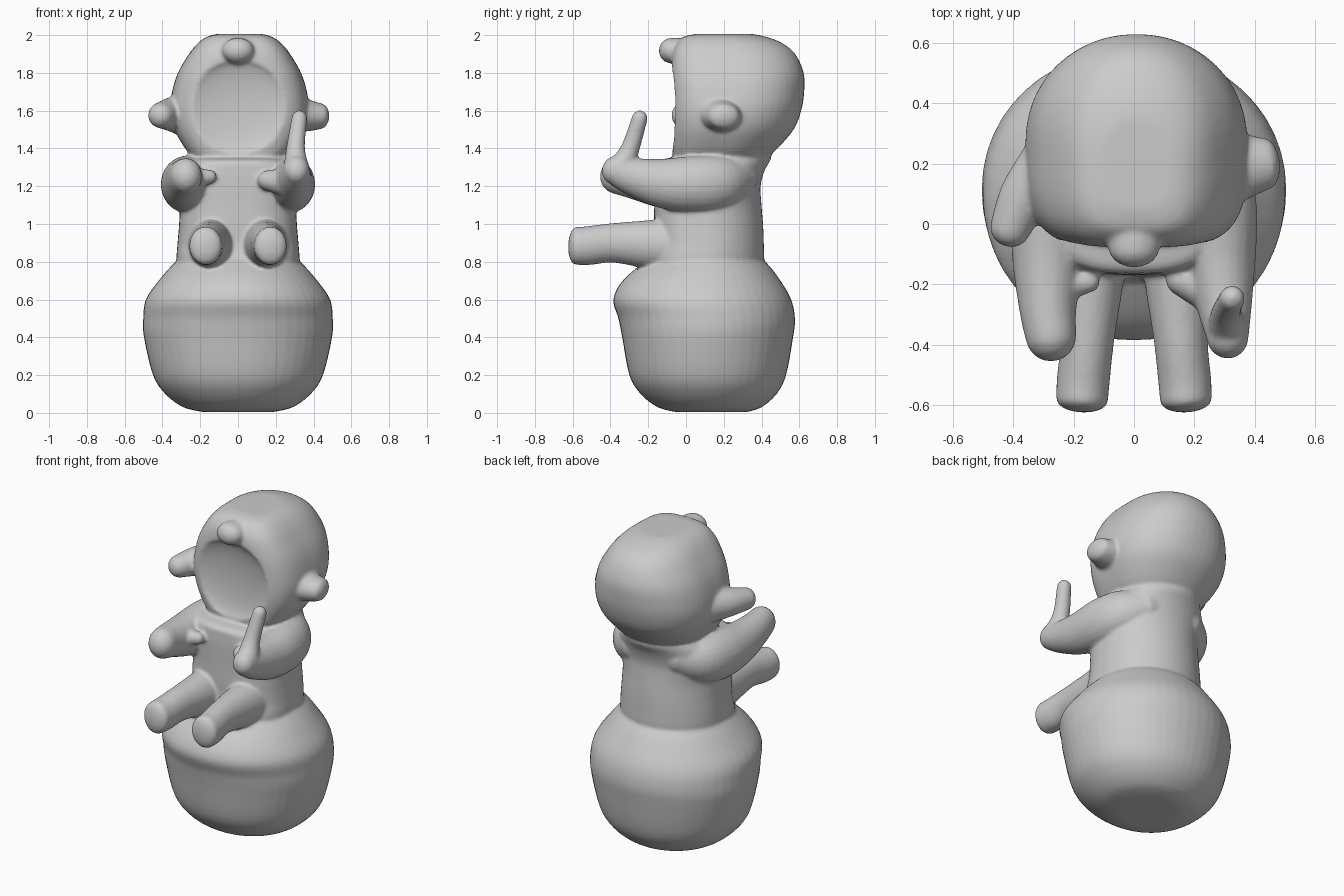
import bpy, bmesh, math
from mathutils import Vector

if "Cube" in bpy.data.objects:
    bpy.data.objects.remove(bpy.data.objects["Cube"])

SIDES = 48
parts = []


def spline(rows, steps=5):
    """Catmull-Rom interpolation through rows of numbers."""
    vs = [Vector(r) for r in rows]
    out = []
    for i in range(len(vs) - 1):
        a, b, c, d = vs[max(i - 1, 0)], vs[i], vs[i + 1], vs[min(i + 2, len(vs) - 1)]
        for s in range(steps):
            t = s / steps
            out.append(0.5 * (2 * b + (c - a) * t + (2 * a - 5 * b + 4 * c - d) * t * t
                              + (3 * b - a - 3 * c + d) * t ** 3))
    return out + [vs[-1]]


def skin(name, rings):
    """Closed mesh through a list of vertex rings."""
    bm = bmesh.new()
    rows = [[bm.verts.new(p) for p in ring] for ring in rings]
    n = len(rows[0])
    for a, b in zip(rows, rows[1:]):
        for i in range(n):
            bm.faces.new((a[i], a[(i + 1) % n], b[(i + 1) % n], b[i]))
    bm.faces.new(rows[0][::-1])
    bm.faces.new(rows[-1])
    bmesh.ops.recalc_face_normals(bm, faces=bm.faces)
    me = bpy.data.meshes.new(name)
    bm.to_mesh(me)
    bm.free()
    ob = bpy.data.objects.new(name, me)
    bpy.context.collection.objects.link(ob)
    parts.append(ob)
    return ob


def loft(name, rows, front_pow=2.0, back_pow=2.0):
    """Rows are (z, half width, front y, back y); powers above 2 square off front or back."""
    rings = []
    for z, hx, y0, y1 in spline(rows):
        cy = (y0 + y1) / 2
        ring = []
        for i in range(SIDES):
            a = 2 * math.pi * i / SIDES
            c, s = math.cos(a), math.sin(a)
            e = 2 / (front_pow if s < 0 else back_pow)
            ring.append((hx * math.copysign(abs(c) ** e, c),
                         cy + (y1 - y0) / 2 * math.copysign(abs(s) ** e, s), z))
        rings.append(ring)
    return skin(name, rings)


def limb(name, rows, cap=1.0, tall=1.0):
    """Round tube through (x, y, z, radius) rows; cap sets the roundness of its ends."""
    pts = spline(rows)
    pos = [p.xyz for p in pts]
    rings = []

    def ring(p, d, r):
        side = d.cross(Vector((0, 0, 1)))
        side = side.normalized() if side.length > 0.1 else Vector((1, 0, 0))
        up = side.cross(d).normalized()
        rings.append([p + r * (side * math.cos(t) + up * math.sin(t) * tall)
                      for t in (2 * math.pi * i / 24 for i in range(24))])

    last = len(pts) - 1
    dirs = [(pos[min(i + 1, last)] - pos[max(i - 1, 0)]).normalized() for i in range(last + 1)]
    angles = [math.radians(k) for k in (85, 65, 45, 22)]
    for a in angles:
        r = pts[0].w
        ring(pos[0] - dirs[0] * r * cap * math.sin(a), dirs[0], r * math.cos(a))
    for p, d, q in zip(pos, dirs, pts):
        ring(p, d, q.w)
    for a in reversed(angles):
        r = pts[-1].w
        ring(pos[-1] + dirs[-1] * r * cap * math.sin(a), dirs[-1], r * math.cos(a))
    return skin(name, rings)


# Ball seat, fullest just below the legs
loft("ball_seat", [(.004, .18, -.05, .32), (.03, .29, -.15, .40), (.1, .385, -.24, .48),
                   (.2, .45, -.30, .53), (.4, .498, -.338, .567), (.5, .502, -.358, .577),
                   (.6, .488, -.385, .557), (.7, .42, -.335, .50), (.8, .33, -.22, .42),
                   (.88, .22, -.1, .3)], 2.1, 2.05)

# Torso, widening at the shoulders
loft("torso", [(.7, .3, -.15, .38), (.8, .325, -.19, .412), (.9, .32, -.17, .412),
               (1.0, .312, -.17, .408), (1.1, .31, -.168, .40), (1.2, .335, -.168, .395),
               (1.28, .335, -.165, .415), (1.335, .29, -.15, .445), (1.36, .25, -.05, .45),
               (1.42, .2, 0, .42)], 2.8)

# Head with a flat front and a crisp chin
head = loft("head", [(1.35, .245, -.068, .43), (1.4, .288, -.075, .485), (1.5, .345, -.08, .57),
                     (1.6, .367, -.082, .61), (1.7, .357, -.083, .626), (1.8, .326, -.083, .623),
                     (1.9, .268, -.073, .578), (1.96, .218, -.045, .505), (1.992, .17, -.01, .42),
                     (2.006, .12, .05, .35)], 3.6, 2.15)
for v in head.data.vertices:
    v.co.x += .008

# Shallow round dish cut into the face
bpy.ops.mesh.primitive_uv_sphere_add(segments=64, ring_count=32, radius=1, location=(0, -.085, 1.618))
dish = bpy.context.object
dish.name = "face_dish_cutter"
dish.scale = (.28, .058, .25)
dish.hide_render = True
cut = head.modifiers.new("dish", 'BOOLEAN')
cut.operation = 'DIFFERENCE'
cut.object = dish

# Forelock and ears
limb("forelock", [(0, .08, 1.88, .10), (0, -.03, 1.91, .092), (0, -.08, 1.918, .085)], .75, .8)
limb("right_ear", [(.28, .17, 1.59, .12), (.36, .19, 1.575, .108), (.44, .20, 1.57, .085)], .5, .8)
limb("left_ear", [(-.28, .17, 1.58, .12), (-.36, .09, 1.58, .088), (-.41, -.015, 1.575, .068)], .9)

# Legs
for side, s in (("right", 1), ("left", -1)):
    limb(side + "_leg", [(s * .15, .05, .89, .125), (s * .145, -.15, .89, .115),
                         (s * .155, -.38, .90, .09), (s * .168, -.52, .885, .088),
                         (s * .172, -.585, .885, .086)], .45, 1.17)

# Arms and hands, growing out of the back of the shoulders
for side, s in (("right", 1), ("left", -1)):
    hand = [(.30, -.28, 1.25, .09), (.31, -.375, 1.285, .07)] if s > 0 else \
           [(-.285, -.28, 1.24, .095), (-.275, -.37, 1.255, .085)]
    limb(side + "_arm", [(s * .15, .28, 1.25, .10), (s * .24, .18, 1.22, .128),
                         (s * .272, .05, 1.21, .135), (s * .285, -.12, 1.215, .118)] + hand,
         1.0, 1.12)
limb("raised_finger", [(.31, -.35, 1.29, .07), (.305, -.295, 1.40, .05),
                       (.325, -.245, 1.56, .042)])
limb("right_thumb", [(.25, -.22, 1.22, .075), (.16, -.185, 1.23, .055)])
limb("left_thumb", [(-.24, -.2, 1.24, .06), (-.15, -.19, 1.25, .038)])

# Blend all parts into one continuous skin
bpy.ops.object.select_all(action='DESELECT')
bpy.context.view_layer.objects.active = head
head.select_set(True)
bpy.ops.object.modifier_apply(modifier="dish")
bpy.data.objects.remove(dish)
for ob in parts:
    ob.select_set(True)
bpy.context.view_layer.objects.active = head
bpy.ops.object.join()
figure = bpy.context.object
figure.name = "figure_sitting_on_ball"
remesh = figure.modifiers.new("blend", 'REMESH')
remesh.mode = 'VOXEL'
remesh.voxel_size = .01
smooth = figure.modifiers.new("soften", 'SMOOTH')
smooth.factor = .5
smooth.iterations = 7
bpy.ops.object.convert(target='MESH')
bpy.ops.object.shade_smooth()
